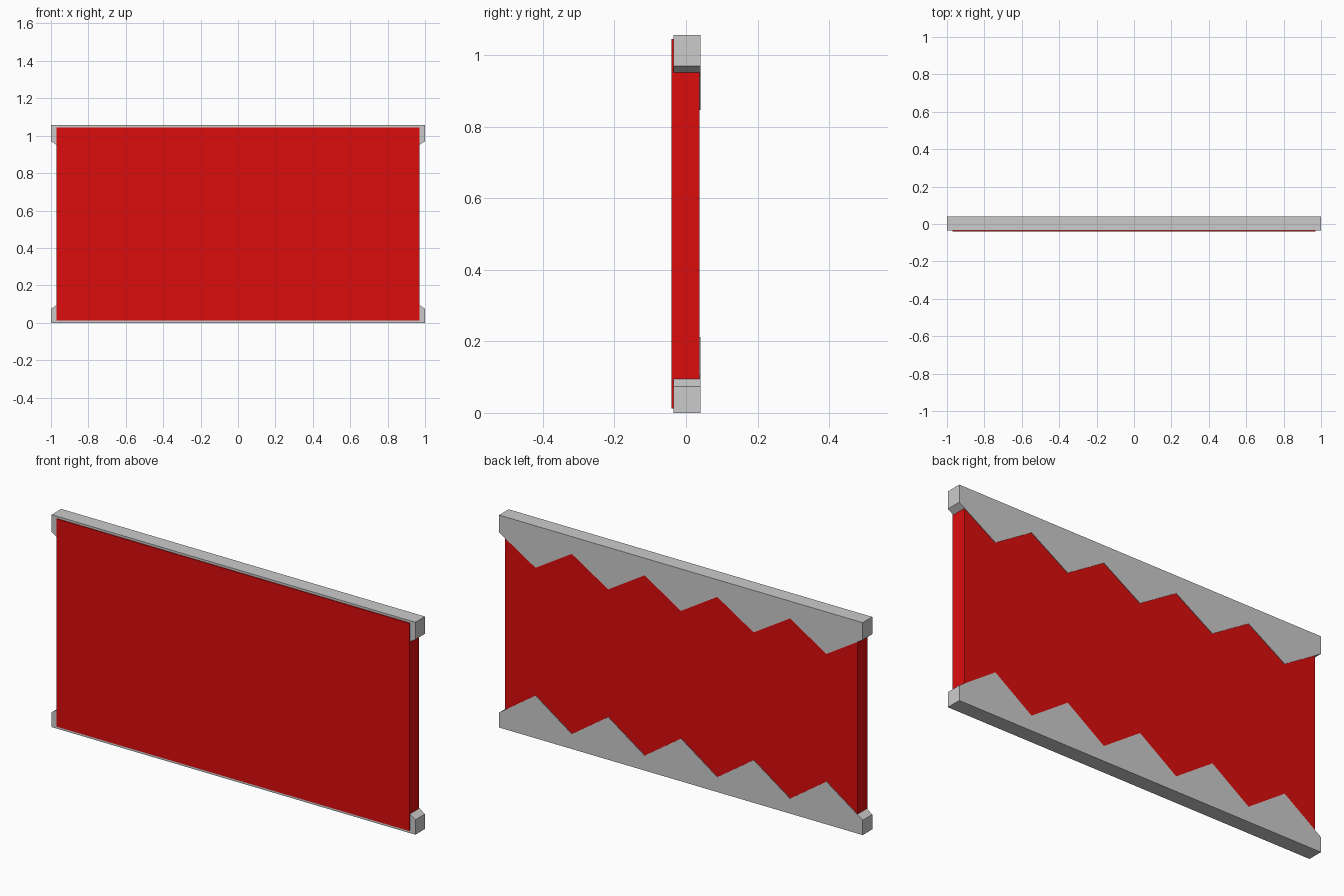
import bpy, bmesh

if "Cube" in bpy.data.objects:
    bpy.data.objects.remove(bpy.data.objects["Cube"])

HEIGHT = 1.056
TEETH = 5


def finish(name, bm):
    bmesh.ops.recalc_face_normals(bm, faces=bm.faces)
    mesh = bpy.data.meshes.new(name)
    bm.to_mesh(mesh)
    bm.free()
    obj = bpy.data.objects.new(name, mesh)
    bpy.context.collection.objects.link(obj)
    return obj


def box(name, lo, hi):
    bm = bmesh.new()
    bmesh.ops.create_cube(bm, size=1)
    for v in bm.verts:
        v.co = [a + (c + 0.5) * (b - a) for a, b, c in zip(lo, hi, v.co)]
    return finish(name, bm)


def toothed_rail(name, edge, valley, tip, y0=-0.035, y1=0.04):
    # straight outer edge, zigzag inner edge, extruded through the depth
    n = TEETH * 2
    profile = [(1, edge), (-1, edge)]
    profile += [(-1 + 2 * i / n, tip if i % 2 else valley) for i in range(n + 1)]
    bm = bmesh.new()
    face = bm.faces.new([bm.verts.new((x, y0, z)) for x, z in profile])
    ext = bmesh.ops.extrude_face_region(bm, geom=[face])
    moved = [g for g in ext["geom"] if isinstance(g, bmesh.types.BMVert)]
    bmesh.ops.translate(bm, verts=moved, vec=(0, y1 - y0, 0))
    return finish(name, bm)


# red centre panel
panel = box("panel", (-0.97, -0.04, 0.0125), (0.97, 0.0375, 1.045))
red = bpy.data.materials.new("red")
red.diffuse_color = (0.72, 0.004, 0.004, 1)
red.use_nodes = True
red.node_tree.nodes["Principled BSDF"].inputs["Base Color"].default_value = red.diffuse_color
panel.data.materials.append(red)

# grey zigzag rails along the bottom and top
toothed_rail("bottom_rail", 0, 0.074, 0.212)
toothed_rail("top_rail", HEIGHT, 0.97, 0.847)
